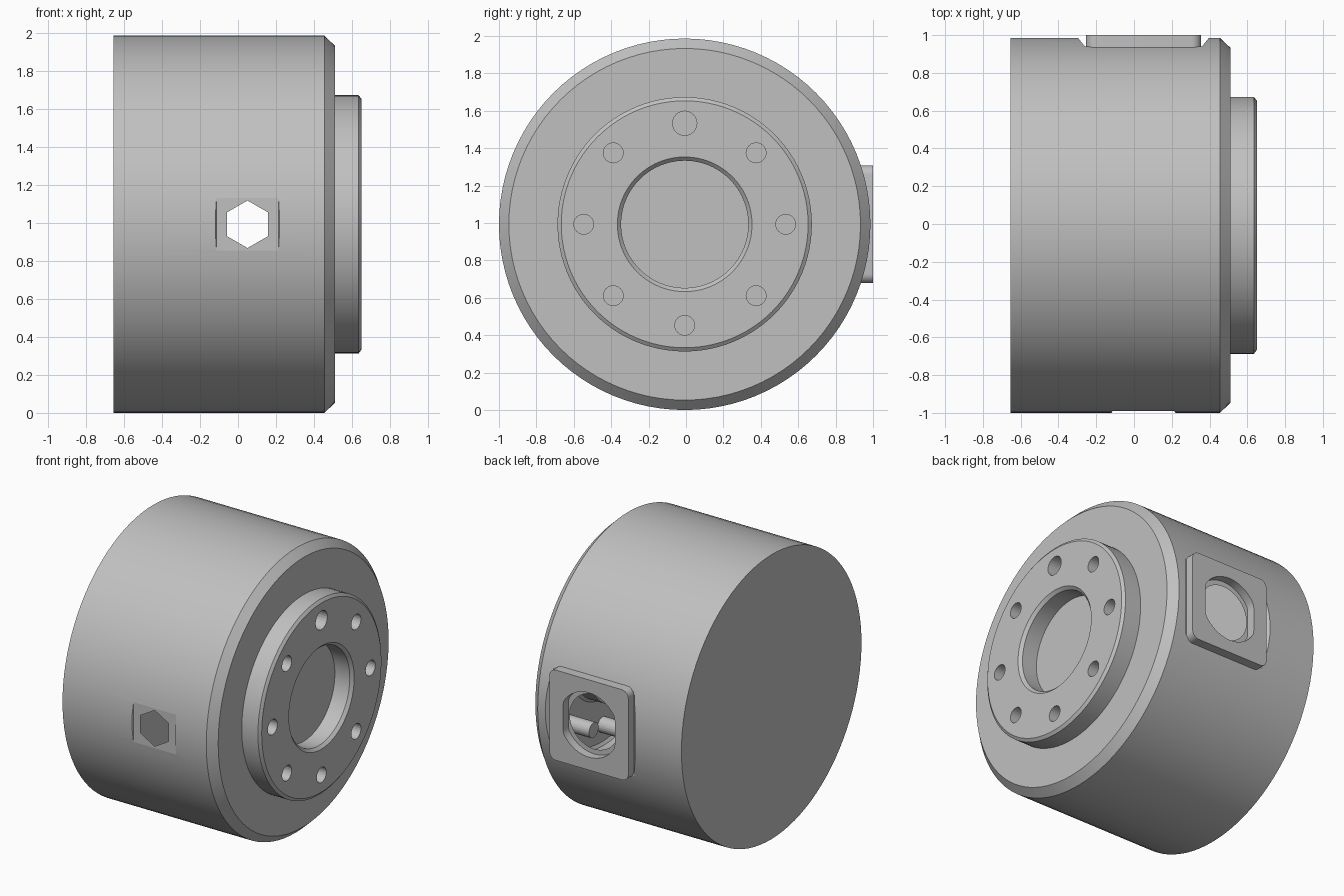
import bpy, bmesh, math
from mathutils import Matrix, Vector

cube = bpy.data.objects.get("Cube")
if cube:
    bpy.data.objects.remove(cube, do_unlink=True)

CY, CZ, R = -0.007, 0.993, 0.993      # drum axis and radius
PORT_X = 0.05                         # side ports sit at this x

steel = bpy.data.materials.new("grey steel")
steel.use_nodes = True
steel.diffuse_color = (0.53, 0.53, 0.53, 1)
steel.node_tree.nodes["Principled BSDF"].inputs["Base Color"].default_value = steel.diffuse_color


def finish(bm, name):
    bmesh.ops.remove_doubles(bm, verts=bm.verts, dist=1e-5)
    bmesh.ops.recalc_face_normals(bm, faces=bm.faces)
    mesh = bpy.data.meshes.new(name)
    bm.to_mesh(mesh)
    bm.free()
    mesh.materials.append(steel)
    obj = bpy.data.objects.new(name, mesh)
    bpy.context.collection.objects.link(obj)
    return obj


def prism(name, outline, depth):
    """Extrude a closed outline of 3D points along a vector."""
    bm = bmesh.new()
    face = bm.faces.new([bm.verts.new(p) for p in outline])
    moved = bmesh.ops.extrude_face_region(bm, geom=[face])["geom"]
    verts = [v for v in moved if isinstance(v, bmesh.types.BMVert)]
    bmesh.ops.translate(bm, verts=verts, vec=Vector(depth))
    return finish(bm, name)


def ring(n, r):
    return [(r * math.sin(math.tau * i / n), r * math.cos(math.tau * i / n)) for i in range(n)]


def side_port(name, n, r, y, depth, flat=1.0):
    """Cutter through the side wall, with optional flats in x."""
    pts = [(PORT_X + max(-flat, min(flat, a)), y, CZ + b) for a, b in ring(n, r)]
    return prism(name, pts, (0, depth, 0))


def cut(obj, cutter):
    cutter.hide_render = True
    mod = obj.modifiers.new("cut", "BOOLEAN")
    mod.operation, mod.solver, mod.object = "DIFFERENCE", "EXACT", cutter
    bpy.context.view_layer.objects.active = obj
    bpy.ops.object.modifier_apply(modifier=mod.name)
    bpy.data.objects.remove(cutter, do_unlink=True)


def smooth(obj, degrees):
    bpy.ops.object.select_all(action="DESELECT")
    obj.select_set(True)
    bpy.context.view_layer.objects.active = obj
    bpy.ops.object.shade_smooth_by_angle(angle=math.radians(degrees))


# Drum with chamfered rim, raised flange and shallow central bore
profile = [(-0.655, 0), (-0.655, R), (0.455, R), (0.51, 0.94), (0.51, 0.68), (0.635, 0.68),
           (0.65, 0.66), (0.65, 0.36), (0.63, 0.34), (0.515, 0.34), (0.515, 0)]
bm = bmesh.new()
verts = [bm.verts.new((x, CY, CZ + r)) for x, r in profile]
edges = [bm.edges.new(pair) for pair in zip(verts, verts[1:])]
bmesh.ops.spin(bm, geom=verts + edges, cent=(0, CY, CZ), axis=(1, 0, 0),
               angle=math.tau, steps=96, use_duplicate=False)
drum = finish(bm, "drum_body")

# Eight blind bolt holes, the top one larger
for i, (dy, dz) in enumerate(ring(8, 0.54)):
    r = 0.065 if i == 0 else 0.053
    pts = [(0.45, CY + dy + a, CZ + dz + b) for a, b in ring(24, r)]
    cut(drum, prism("bolt_cutter", pts, (0.4, 0, 0)))


# Flat seats with sloped ends, front and back
def seat(name, y_floor, y_out, half, half_out):
    outline = [(PORT_X - half, y_floor), (PORT_X + half, y_floor),
               (PORT_X + half_out, y_out), (PORT_X - half_out, y_out)]
    return prism(name, [(x, y, CZ - 0.5) for x, y in outline], (0, 0, 1))


cut(drum, seat("front_seat_cutter", -0.99, -1.05, 0.163, 0.2))
cut(drum, seat("back_seat_cutter", 0.94, 1.04, 0.31, 0.39))

# Hexagonal front port and round back port, opened into the hollow drum
cut(drum, side_port("hex_cutter", 6, 0.125, -1.2, 0.25))
cut(drum, side_port("round_cutter", 48, 0.19, 0.9, 0.3))
bm = bmesh.new()
bm.from_mesh(drum.data)


def in_port(face):
    def near(v):
        off = math.hypot(v.co.x - PORT_X, v.co.z - CZ)
        return (v.co.y < -0.9 and off < 0.127) or (v.co.y > 0.85 and off < 0.195)
    return all(near(v) for v in face.verts)


bmesh.ops.delete(bm, geom=[f for f in bm.faces if in_port(f)], context="FACES")
bm.to_mesh(drum.data)
bm.free()
smooth(drum, 6)

# Back connector plate with rounded corners and a flat-sided hole
bm = bmesh.new()
bmesh.ops.create_cube(bm, size=1, matrix=Matrix.Translation((PORT_X, 0.965, CZ))
                      @ Matrix.Diagonal((0.61, 0.07, 0.63, 1)))
corners = [e for e in bm.edges if abs(e.verts[0].co.y - e.verts[1].co.y) > 0.01]
bmesh.ops.bevel(bm, geom=corners, offset=0.05, segments=6, profile=0.5, affect="EDGES")
plate = finish(bm, "connector_plate")
cut(plate, side_port("plate_cutter", 48, 0.225, 0.8, 0.4, flat=0.2))
smooth(plate, 30)
